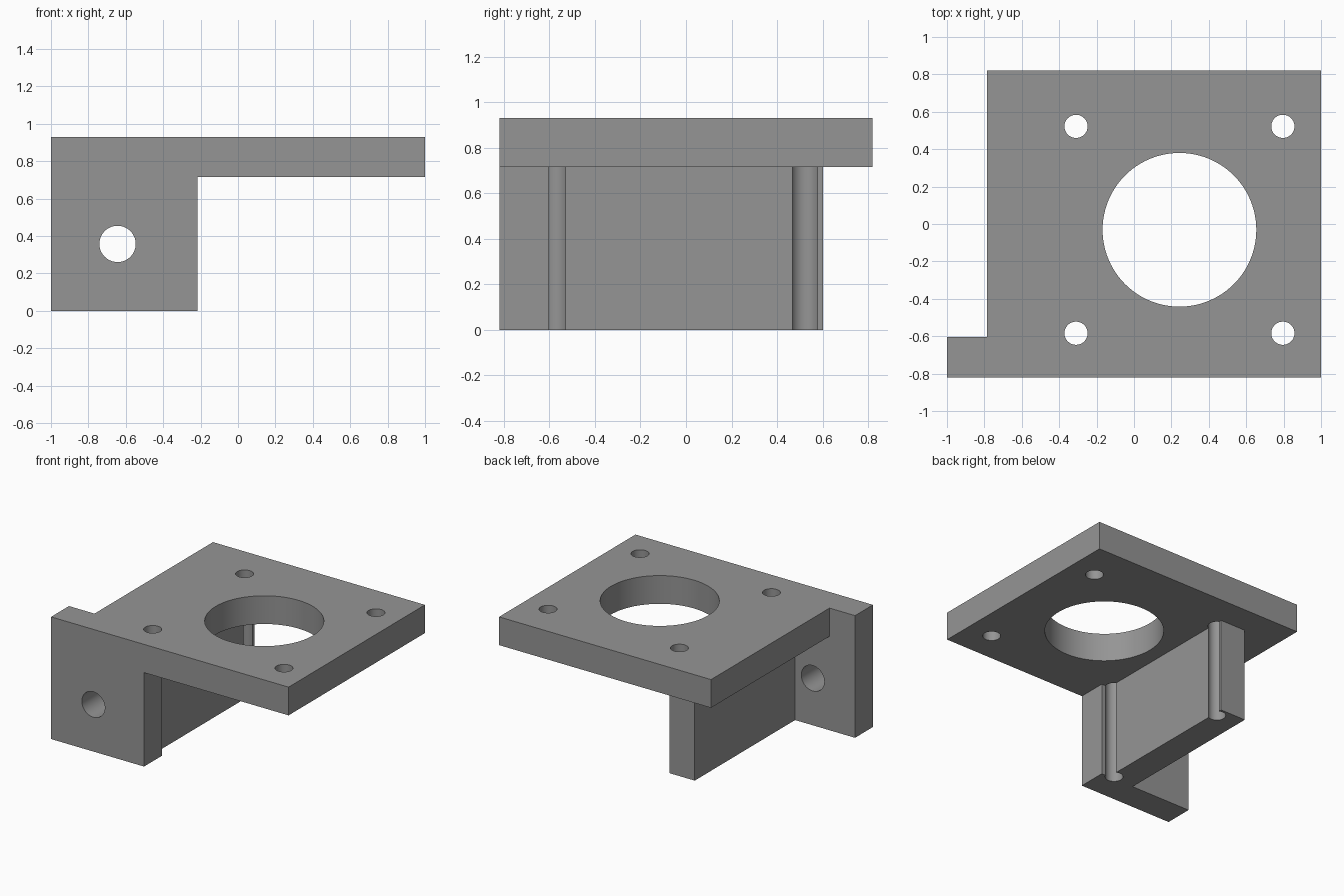
import bpy
import math

if "Cube" in bpy.data.objects:
    bpy.data.objects.remove(bpy.data.objects["Cube"], do_unlink=True)

# Single grey finish
grey = bpy.data.materials.new("plain_grey")
grey.use_nodes = True
colour = (0.3, 0.3, 0.3, 1)
grey.diffuse_color = colour
grey.node_tree.nodes["Principled BSDF"].inputs["Base Color"].default_value = colour


def box(name, low, high):
    centre = [(a + b) / 2 for a, b in zip(low, high)]
    bpy.ops.mesh.primitive_cube_add(size=1, location=centre)
    obj = bpy.context.object
    obj.name = name
    obj.scale = [b - a for a, b in zip(low, high)]
    bpy.ops.object.transform_apply(location=True, rotation=True, scale=True)
    obj.data.materials.append(grey)
    return obj


def drill(name, centre, radius, sides, tilt=0):
    bpy.ops.mesh.primitive_cylinder_add(
        vertices=sides, radius=radius, depth=4, location=centre, rotation=(tilt, 0, 0))
    obj = bpy.context.object
    obj.name = name
    obj.hide_render = True
    obj.data.materials.append(grey)
    return obj


def combine(target, tool, operation):
    mod = target.modifiers.new(operation.lower(), "BOOLEAN")
    mod.operation = operation
    mod.solver = "EXACT"
    mod.object = tool
    bpy.context.view_layer.objects.active = target
    bpy.ops.object.modifier_apply(modifier=mod.name)
    bpy.data.objects.remove(tool, do_unlink=True)


FRONT, BACK, TOP, UNDERSIDE = -0.82, 0.82, 0.93, 0.715
FLANGE_BACK = -0.605

# Mounting plate, front flange and supporting rib, joined into one bracket
bracket = box("motor_mount_bracket", (-0.785, FRONT, UNDERSIDE), (1, BACK, TOP))
flange = box("front_flange", (-1, FRONT, 0), (-0.217, FLANGE_BACK, TOP))
rib = box("support_rib", (-0.495, -0.7, 0), (-0.282, 0.602, 0.8))
combine(bracket, flange, "UNION")
combine(bracket, rib, "UNION")

# Large centre bore
cx, cy = 0.243, -0.031
combine(bracket, drill("centre_bore", (cx, cy, TOP), 0.411, 96), "DIFFERENCE")

# Four screw holes; the inner pair also grooves the rib
for sx in (-1, 1):
    for sy in (-1, 1):
        spot = (cx + sx * 0.553, cy + sy * 0.553, TOP)
        combine(bracket, drill("screw_hole", spot, 0.062, 48), "DIFFERENCE")

# Bolt hole through the flange
bolt = drill("bolt_hole", (-0.644, FRONT, 0.358), 0.097, 64, math.pi / 2)
combine(bracket, bolt, "DIFFERENCE")

bpy.ops.object.select_all(action="DESELECT")
bracket.select_set(True)
bpy.context.view_layer.objects.active = bracket
bpy.ops.object.shade_smooth_by_angle(angle=math.radians(30))
